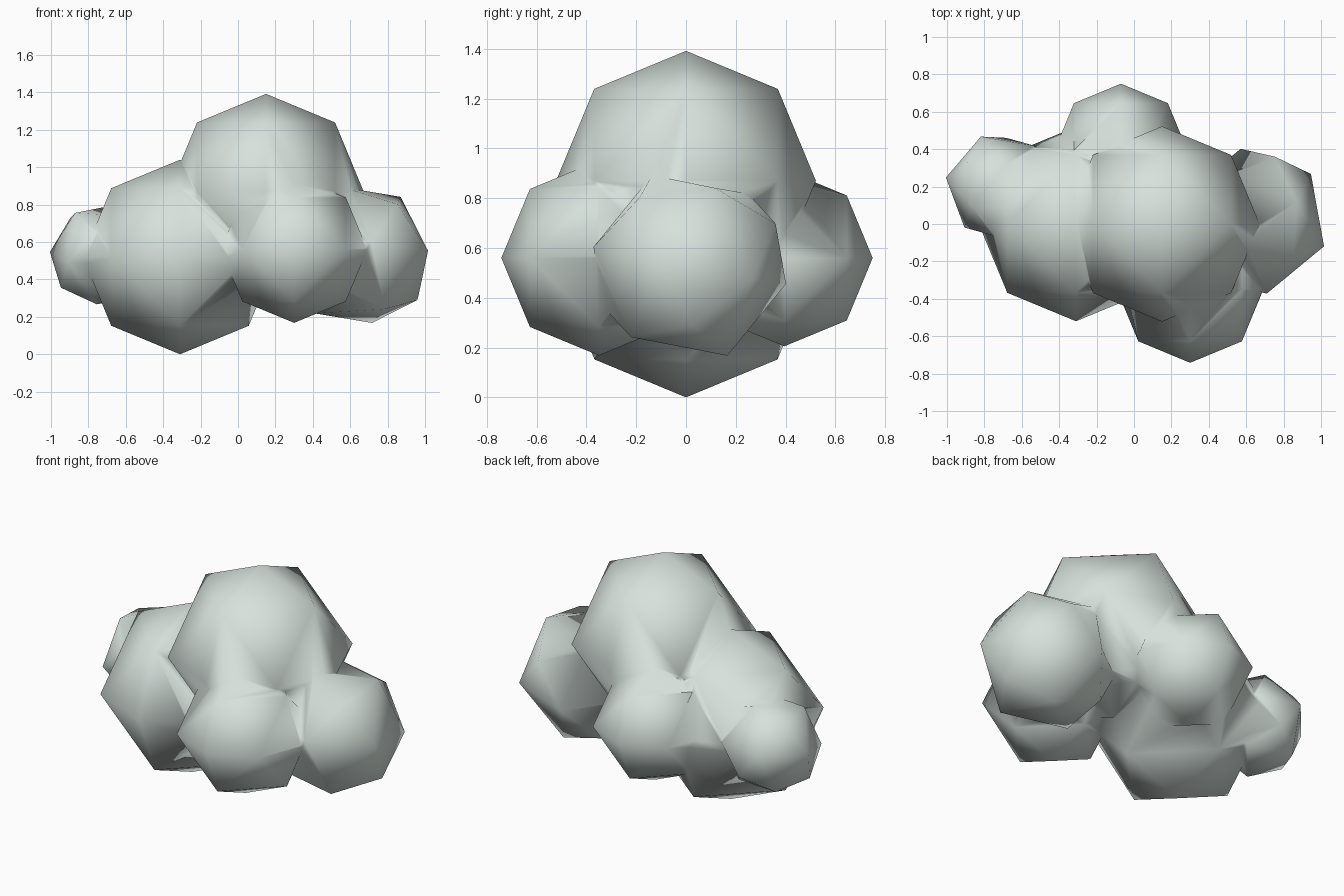
import bpy, bmesh, math
from mathutils import Matrix, Vector

if "Cube" in bpy.data.objects:
    bpy.data.objects.remove(bpy.data.objects["Cube"])

mat = bpy.data.materials.new("pale grey green")
mat.diffuse_color = (0.68, 0.76, 0.72, 1)
mat.use_nodes = True
mat.node_tree.nodes["Principled BSDF"].inputs["Base Color"].default_value = mat.diffuse_color


def puff(name, centre, radius, rot=None):
    """Low-poly ball: an octahedron with every edge split once."""
    bm = bmesh.new()
    axes = [Vector(v) for v in ((1, 0, 0), (0, 1, 0), (-1, 0, 0), (0, -1, 0))]
    ring = [bm.verts.new(v) for v in axes]
    for z in (1, -1):
        pole = bm.verts.new((0, 0, z))
        for i in range(4):
            bm.faces.new((ring[i], ring[(i + 1) % 4], pole))
    bmesh.ops.subdivide_edges(bm, edges=bm.edges[:], cuts=1, use_grid_fill=True)
    for v in bm.verts:
        v.co = v.co.normalized() * radius
    bmesh.ops.triangulate(bm, faces=bm.faces[:])
    bmesh.ops.recalc_face_normals(bm, faces=bm.faces[:])
    if rot:
        bm.transform(rot.to_4x4())
    bm.transform(Matrix.Translation(centre))
    me = bpy.data.meshes.new(name)
    bm.to_mesh(me)
    bm.free()
    me.materials.append(mat)
    ob = bpy.data.objects.new(name, me)
    bpy.context.collection.objects.link(ob)
    return ob


# Tilt shared by the two side puffs
a = Vector((0.80, 0.03, -0.60)).normalized()
c = Vector((0.24, 0.86, 0.45))
c = (c - a * c.dot(a)).normalized()
tilt = Matrix((a, c.cross(a), c)).transposed()
turned = Matrix.Rotation(math.radians(190), 3, 'Z') @ tilt

# Puffs of the cloud
cloud = puff("cloud", (-0.31, 0, 0.52), 0.52)
others = [
    puff("top_puff", (0.15, 0, 0.87), 0.522),
    puff("front_puff", (0.30, -0.35, 0.56), 0.392),
    puff("back_puff", (-0.07, 0.395, 0.56), 0.355),
    puff("right_puff", (0.64, 0.015, 0.53), 0.40, tilt),
    puff("left_puff", (-0.72, 0.20, 0.53), 0.29, turned),
]

# Fuse into one skin
bpy.context.view_layer.objects.active = cloud
for ob in others:
    mod = cloud.modifiers.new("fuse", 'BOOLEAN')
    mod.operation = 'UNION'
    mod.solver = 'EXACT'
    mod.object = ob
    bpy.ops.object.modifier_apply(modifier=mod.name)
for ob in others:
    bpy.data.objects.remove(ob)

# Smooth shading across the whole skin
for p in cloud.data.polygons:
    p.use_smooth = True
